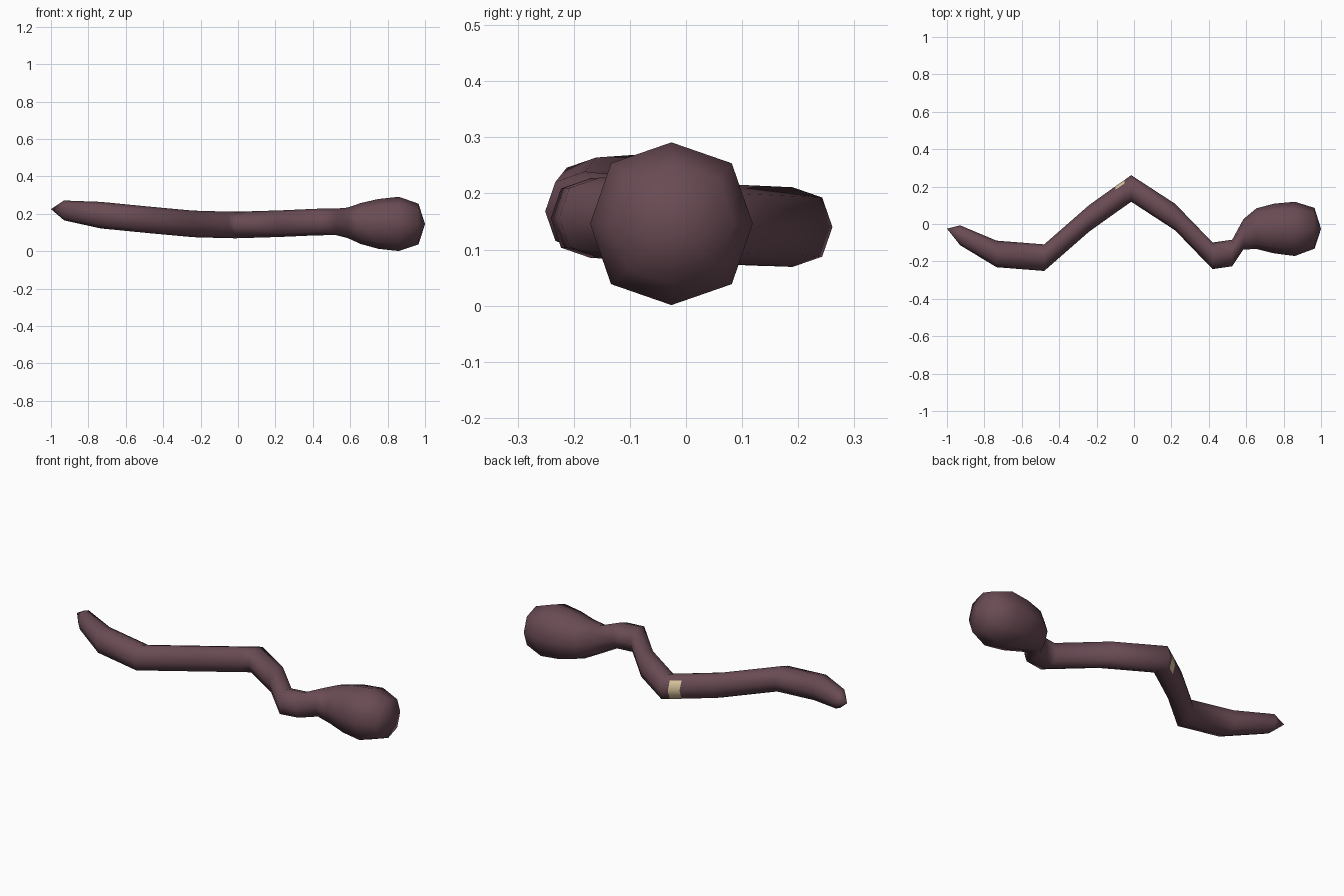
import bpy, bmesh, math

if "Cube" in bpy.data.objects:
    bpy.data.objects.remove(bpy.data.objects["Cube"])

def material(name, rgb):
    m = bpy.data.materials.new(name)
    m.diffuse_color = (*rgb, 1)
    m.use_nodes = True
    m.node_tree.nodes["Principled BSDF"].inputs["Base Color"].default_value = m.diffuse_color
    return m

skin = material("dusky_mauve", (0.142, 0.070, 0.088))
cream = material("cream", (0.72, 0.58, 0.35))

# Spine sections, tail to head: x, y, z, radius
SECTIONS = [
    (-0.93, -0.06, 0.218, 0.053),
    (-0.735, -0.16, 0.193, 0.071),
    (-0.48, -0.18, 0.168, 0.071),
    (-0.24, 0.03, 0.146, 0.071),
    (-0.10, 0.13, 0.142, 0.071),
    (-0.05, 0.165, 0.141, 0.071),
    (-0.015, 0.19, 0.14, 0.071),
    (0.22, 0.037, 0.147, 0.071),
    (0.42, -0.17, 0.156, 0.071),
    (0.525, -0.155, 0.157, 0.071),
    (0.585, -0.055, 0.152, 0.081),
    (0.655, -0.025, 0.148, 0.109),
    (0.75, -0.024, 0.146, 0.133),
    (0.86, -0.026, 0.146, 0.145),
    (0.965, -0.023, 0.145, 0.109),
]
SIDES = 8
BAND = 4      # section where the pale band starts

bm = bmesh.new()
rings = []
for x, y, z, r in SECTIONS:
    ring = []
    for k in range(SIDES):
        a = 2 * math.pi * k / SIDES
        rr = r * (1.05 if k % 2 else 1.0)
        ring.append(bm.verts.new((x, y + rr * math.cos(a), z + rr * math.sin(a))))
    rings.append(ring)

# Body skin, with the pale band on the back (+y) side of one segment
for i in range(len(rings) - 1):
    for k in range(SIDES):
        n = (k + 1) % SIDES
        f = bm.faces.new((rings[i][k], rings[i][n], rings[i + 1][n], rings[i + 1][k]))
        f.material_index = 1 if i == BAND and k in (0, SIDES - 1) else 0

# Pointed tail tip and blunt snout
for ring, tip in ((rings[0], (-1.0, -0.025, 0.225)), (rings[-1], (1.0, -0.026, 0.145))):
    v = bm.verts.new(tip)
    for k in range(SIDES):
        bm.faces.new((ring[k], ring[(k + 1) % SIDES], v))

bmesh.ops.recalc_face_normals(bm, faces=bm.faces)
for f in bm.faces:
    f.smooth = True
mesh = bpy.data.meshes.new("body")
bm.to_mesh(mesh)
bm.free()
mesh.materials.append(skin)
mesh.materials.append(cream)
body = bpy.data.objects.new("body", mesh)
bpy.context.collection.objects.link(body)
